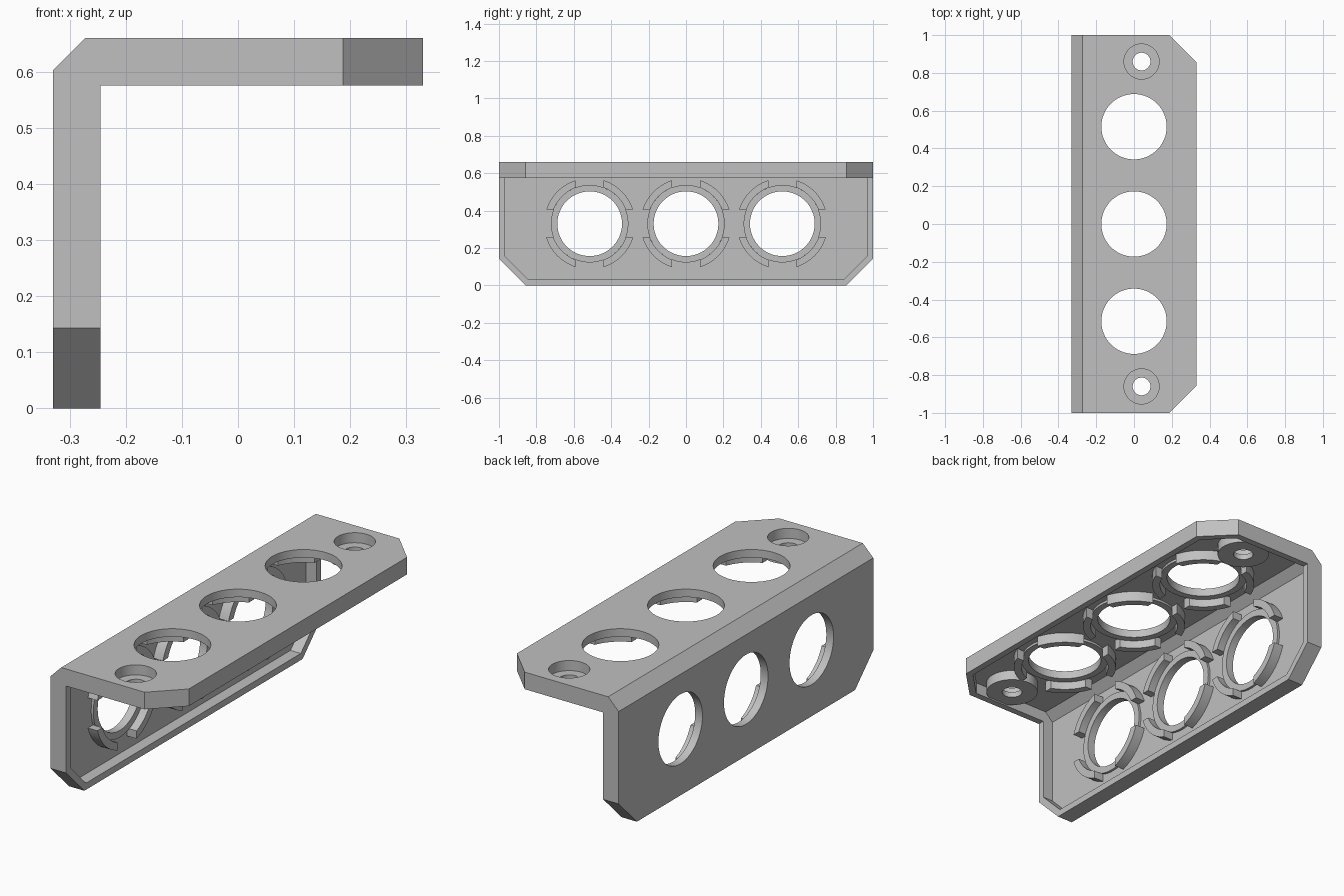
import bpy, bmesh, math
from mathutils import Matrix, Vector

cube = bpy.data.objects.get("Cube")
if cube:
    bpy.data.objects.remove(cube, do_unlink=True)

# One plain grey
GREY = (0.53, 0.53, 0.53, 1)
grey = bpy.data.materials.new("light_grey")
grey.use_nodes = True
grey.diffuse_color = GREY
grey.node_tree.nodes["Principled BSDF"].inputs["Base Color"].default_value = GREY

LEFT, RIGHT, TOP, DEPTH = -0.33, 0.33, 0.66, 0.085
FLOOR, RIM, BEVEL = 0.028, 0.033, 0.143
HOLE_R, RING_R, TAB_R, SLOT = 0.173, 0.207, 0.244, 0.075
HOLE_Y = (-0.515, 0, 0.515)
SCREW_X, SCREW_Y = 0.04, (-0.86, 0.86)


def finish(name, bm):
    bmesh.ops.recalc_face_normals(bm, faces=bm.faces)
    mesh = bpy.data.meshes.new(name)
    bm.to_mesh(mesh)
    bm.free()
    mesh.materials.append(grey)
    obj = bpy.data.objects.new(name, mesh)
    bpy.context.collection.objects.link(obj)
    return obj


def angle_prism(name, profile, inset):
    """Extrude an L profile along y and slice off the free corners."""
    bm = bmesh.new()
    end = 1 - inset
    face = bm.faces.new([bm.verts.new((x, -end, z)) for x, z in profile])
    out = bmesh.ops.extrude_face_region(bm, geom=[face])["geom"]
    moved = [v for v in out if isinstance(v, bmesh.types.BMVert)]
    bmesh.ops.translate(bm, verts=moved, vec=(0, 2 * end, 0))
    for side in (-1, 1):
        for point, normal in (((RIGHT - BEVEL, side, 0), (1, side, 0)),
                              ((0, side, BEVEL), (0, side, -1))):
            n = Vector(normal).normalized()
            geom = bm.verts[:] + bm.edges[:] + bm.faces[:]
            cut = bmesh.ops.bisect_plane(bm, geom=geom, plane_co=Vector(point) - n * inset,
                                         plane_no=n, clear_outer=True)["geom_cut"]
            edges = [e for e in cut if isinstance(e, bmesh.types.BMEdge)]
            if edges:
                bmesh.ops.edgenet_fill(bm, edges=edges)
    return finish(name, bm)


def cylinder(name, radius, low, high, place):
    bm = bmesh.new()
    bmesh.ops.create_cone(bm, cap_ends=True, segments=64, radius1=radius, radius2=radius,
                          depth=high - low, matrix=place @ Matrix.Translation((0, 0, (low + high) / 2)))
    return finish(name, bm)


def combine(target, tool, operation):
    """Apply a boolean and discard its tool."""
    tool.hide_render = True
    mod = target.modifiers.new("cut", "BOOLEAN")
    mod.operation, mod.object, mod.solver = operation, tool, "EXACT"
    bpy.context.view_layer.update()
    graph = bpy.context.evaluated_depsgraph_get()
    mesh = bpy.data.meshes.new_from_object(target.evaluated_get(graph))
    target.modifiers.clear()
    target.data = mesh
    bpy.data.objects.remove(tool, do_unlink=True)


def sweep(name, inner, outer, low, high, place, turn=None):
    """Full ring, or a quarter wall trimmed by straight cross slots."""
    bm = bmesh.new()
    steps = 64 if turn is None else 14
    loops = []
    for i in range(steps if turn is None else steps + 1):
        loop = []
        for r, z in ((inner, low), (outer, low), (outer, high), (inner, high)):
            if turn is None:
                a = math.tau * i / steps
            else:
                trim = math.asin(SLOT / r)
                a = turn * math.pi / 2 + trim + (math.pi / 2 - 2 * trim) * i / steps
            loop.append(bm.verts.new(place @ Vector((r * math.cos(a), r * math.sin(a), z))))
        loops.append(loop)
    pairs = list(zip(loops, loops[1:]))
    if turn is None:
        pairs.append((loops[-1], loops[0]))
    else:
        bm.faces.new(loops[0])
        bm.faces.new(loops[-1])
    for a, b in pairs:
        for k in range(4):
            j = (k + 1) % 4
            bm.faces.new((a[k], a[j], b[j], b[k]))
    return finish(name, bm)


# Angle body with bevelled outer spine
body = angle_prism("angle_bracket", [
    (LEFT, 0), (LEFT + DEPTH, 0), (LEFT + DEPTH, TOP - DEPTH), (RIGHT, TOP - DEPTH),
    (RIGHT, TOP), (LEFT + 0.058, TOP), (LEFT, TOP - 0.058)], 0)

# Shallow tray inside both legs, leaving a rim
tray = angle_prism("tray_cutter", [
    (LEFT + FLOOR, RIM), (-0.2, RIM), (-0.2, 0.53), (RIGHT - RIM, 0.53),
    (RIGHT - RIM, TOP - FLOOR), (LEFT + 0.07, TOP - FLOOR), (LEFT + FLOOR, TOP - 0.07)], RIM)
combine(body, tray, "DIFFERENCE")

# Local z runs inward from each outer face
down = Matrix.Rotation(math.pi, 4, "X")
inward = Matrix.Rotation(math.pi / 2, 4, "Y")

# Counterbored screw holes with bosses
for y in SCREW_Y:
    place = Matrix.Translation((SCREW_X, y, TOP)) @ down
    combine(body, cylinder("boss", 0.122, 0.015, 0.078, place), "UNION")
    combine(body, cylinder("counterbore", 0.093, -0.05, 0.05, place), "DIFFERENCE")
    combine(body, cylinder("screw_hole", 0.047, -0.1, 0.15, place), "DIFFERENCE")

# Large holes, each with a low collar and four tall tabs
parts = [body]
for leg, turn, x, z in (("top", down, 0, TOP), ("side", inward, LEFT, TOP / 2)):
    for number, y in enumerate(HOLE_Y, 1):
        place = Matrix.Translation((x, y, z)) @ turn
        combine(body, cylinder("hole", HOLE_R, -0.05, 0.12, place), "DIFFERENCE")
        parts.append(sweep(f"{leg}_collar_{number}", HOLE_R, RING_R, FLOOR, 0.04, place))
        for q in range(4):
            parts.append(sweep(f"{leg}_tab_{number}_{q + 1}", RING_R, TAB_R,
                               FLOOR, 0.08, place, q))

# Smooth the round walls, keep edges crisp
bpy.ops.object.select_all(action="DESELECT")
for obj in parts:
    obj.select_set(True)
bpy.context.view_layer.objects.active = body
bpy.ops.object.shade_smooth_by_angle(angle=math.radians(30))
